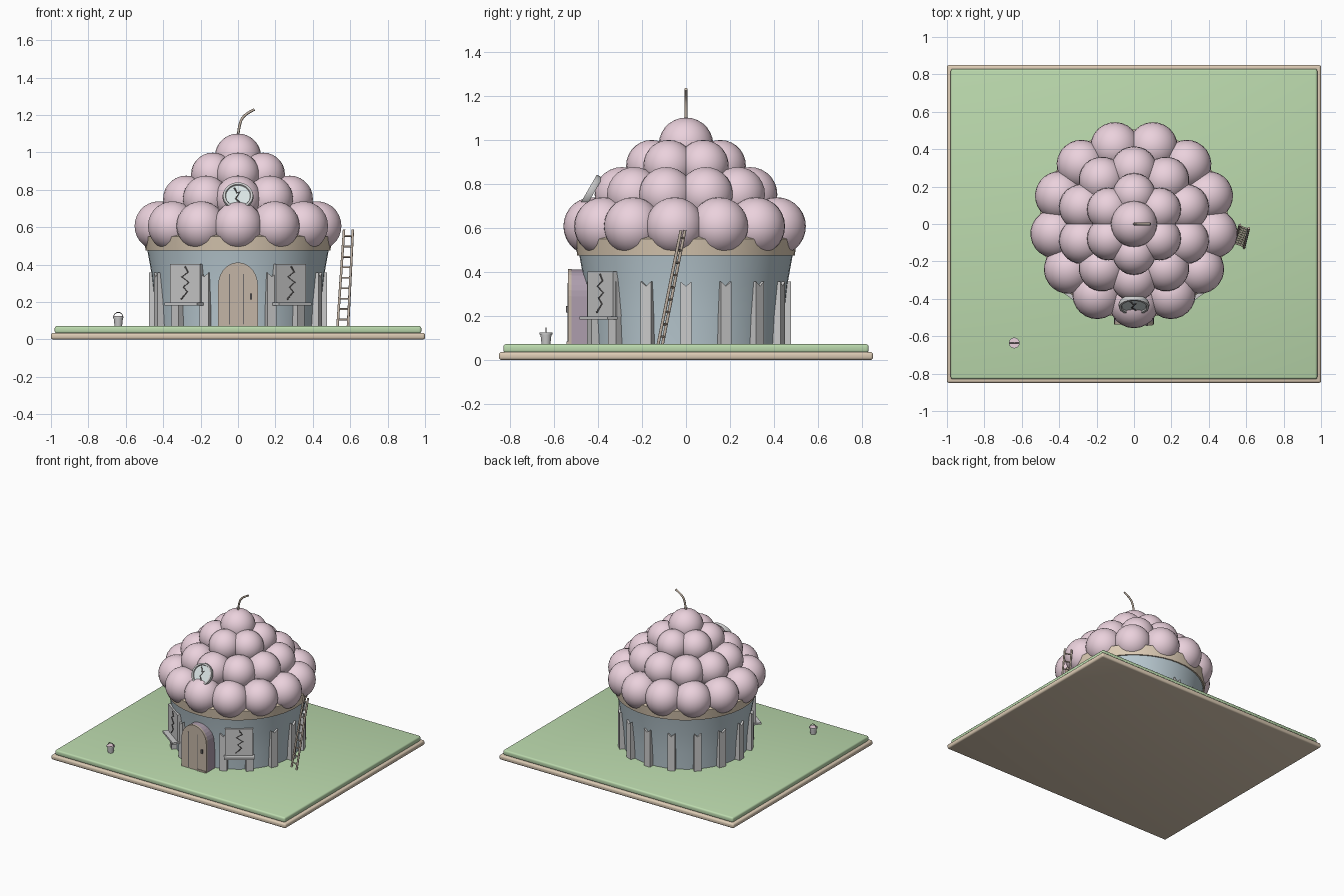
import bpy, bmesh, math
from math import sin, cos, pi, radians
from mathutils import Vector, Matrix

if "Cube" in bpy.data.objects:
    bpy.data.objects.remove(bpy.data.objects["Cube"])


def mat(name, rgb):
    m = bpy.data.materials.new(name)
    m.diffuse_color = (*rgb, 1)
    m.use_nodes = True
    m.node_tree.nodes["Principled BSDF"].inputs["Base Color"].default_value = m.diffuse_color
    return m


TAN = mat("tan", (0.72, 0.60, 0.46))
GREEN = mat("green", (0.50, 0.70, 0.42))
BLUE = mat("pale_blue", (0.48, 0.58, 0.63))
PINK = mat("pink", (0.83, 0.64, 0.72))
GREY = mat("grey", (0.62, 0.62, 0.63))
GLASS = mat("glass", (0.70, 0.78, 0.78))
WOOD = mat("wood", (0.55, 0.46, 0.38))
PLUM = mat("plum", (0.42, 0.34, 0.42))
DARK = mat("dark", (0.16, 0.15, 0.15))


def finish(name, bm, material, loc=(0, 0, 0), rot=(0, 0, 0), smooth=True):
    bmesh.ops.recalc_face_normals(bm, faces=bm.faces)
    me = bpy.data.meshes.new(name)
    bm.to_mesh(me)
    bm.free()
    ob = bpy.data.objects.new(name, me)
    bpy.context.collection.objects.link(ob)
    ob.location, ob.rotation_euler = loc, rot
    me.materials.append(material)
    if smooth:
        bpy.ops.object.select_all(action='DESELECT')
        ob.select_set(True)
        bpy.context.view_layer.objects.active = ob
        bpy.ops.object.shade_smooth_by_angle(angle=radians(40))
    return ob


def box(name, size, center, material, turn=0, bevel=0):
    """Box given in the front-facing frame, then turned about the z axis."""
    bm = bmesh.new()
    bmesh.ops.create_cube(bm, size=1)
    bmesh.ops.scale(bm, vec=size, verts=bm.verts)
    bmesh.ops.translate(bm, vec=center, verts=bm.verts)
    if bevel:
        bmesh.ops.bevel(bm, geom=bm.edges[:], offset=bevel, segments=3, profile=0.5, affect='EDGES')
    return finish(name, bm, material, rot=(0, 0, turn), smooth=bool(bevel))


def prism(name, pts, y0, y1, material, turn=0):
    """Outline in x,z pushed from y0 to y1, then turned about the z axis."""
    bm = bmesh.new()
    face = bm.faces.new([bm.verts.new((x, y0, z)) for x, z in pts])
    ext = bmesh.ops.extrude_face_region(bm, geom=[face], use_keep_orig=True)
    bmesh.ops.translate(bm, vec=(0, y1 - y0, 0),
                        verts=[v for v in ext['geom'] if isinstance(v, bmesh.types.BMVert)])
    return finish(name, bm, material, rot=(0, 0, turn), smooth=False)


def lathe(name, profile, n, material, loc=(0, 0, 0), rot=(0, 0, 0)):
    bm = bmesh.new()
    rings = [[bm.verts.new((r * cos(2 * pi * i / n), r * sin(2 * pi * i / n), z)) for i in range(n)]
             for r, z in profile]
    for a, b in zip(rings, rings[1:]):
        for i in range(n):
            bm.faces.new((a[i], a[(i + 1) % n], b[(i + 1) % n], b[i]))
    bm.faces.new(rings[0])
    bm.faces.new(rings[-1])
    return finish(name, bm, material, loc, rot)


def tube(name, pts, radius, material, loc=(0, 0, 0), rot=(0, 0, 0), spline='POLY'):
    cu = bpy.data.curves.new(name, 'CURVE')
    cu.dimensions = '3D'
    cu.bevel_depth, cu.bevel_resolution, cu.use_fill_caps = radius, 2, True
    sp = cu.splines.new(spline)
    sp.points.add(len(pts) - 1)
    for p, co in zip(sp.points, pts):
        p.co = (*co, 1)
    if spline == 'NURBS':
        sp.use_endpoint_u, sp.order_u = True, 3
    ob = bpy.data.objects.new(name, cu)
    bpy.context.collection.objects.link(ob)
    ob.location, ob.rotation_euler = loc, rot
    cu.materials.append(material)
    return ob


# Ground slab and lawn
box("ground_slab", (2.0, 1.7, 0.036), (0, 0, 0.018), TAN, bevel=0.012)
box("lawn", (1.96, 1.66, 0.04), (0, 0, 0.052), GREEN, bevel=0.012)

# Flared round wall and the collar above it
lathe("round_wall", [(0.438, 0.06), (0.446, 0.2), (0.462, 0.35), (0.487, 0.49)], 48, BLUE)
lathe("collar", [(0.48, 0.475), (0.494, 0.475), (0.505, 0.55), (0.48, 0.56)], 48, TAN)

# Rings of roof balls: count, ring radius, height, ball radius
for k, (n, R, z, r) in enumerate([(13, 0.425, 0.607, 0.132), (10, 0.291, 0.752, 0.124),
                                  (6, 0.156, 0.883, 0.116), (1, 0, 0.977, 0.124)]):
    for i in range(n):
        t = 2 * pi * i / n
        bm = bmesh.new()
        bmesh.ops.create_uvsphere(bm, u_segments=24, v_segments=14, radius=r)
        finish(f"roof_ball_{k}_{i}", bm, PINK, (R * sin(t), -R * cos(t), z), (0, 0, t))

# Curved stem on top
tube("stem", [(0, 0, 1.08), (0.005, 0, 1.15), (0.035, 0, 1.205), (0.088, 0, 1.23)], 0.007, WOOD, spline='NURBS')

# Notched slats around the wall, skipping the doorway
for i in range(1, 16):
    prism(f"wall_slat_{i}", [(-0.026, 0.07), (0.026, 0.07), (0.026, 0.357), (0, 0.335), (-0.026, 0.357)],
          -0.476, -0.435, GREY, 2 * pi * i / 16)


# Arched doorway: deep frame and planks in front
def arch(hw, top, n=14):
    rise = hw * 1.15
    return [(-hw, 0.07), (hw, 0.07)] + [(hw * cos(pi * i / n), top - rise + rise * sin(pi * i / n))
                                        for i in range(n + 1)]


prism("door_frame", arch(0.106, 0.41), -0.52, -0.43, PLUM)
prism("door_panel", arch(0.106, 0.412), -0.537, -0.52, WOOD)
for i, x in enumerate((-0.045, 0.03)):
    box(f"plank_gap_{i}", (0.005, 0.004, 0.27), (x, -0.537, 0.215), DARK)
box("door_step_board", (0.07, 0.008, 0.012), (0.065, -0.538, 0.078), WOOD)
box("door_handle", (0.012, 0.012, 0.03), (0.07, -0.54, 0.23), DARK)

# Two cracked windows with sills, mirrored left and right
for side, s in (("left", -1), ("right", 1)):
    a = s * radians(36)
    box(f"{side}_window", (0.196, 0.05, 0.205), (0, -0.457, 0.3), GREY, a)
    box(f"{side}_window_sill", (0.215, 0.056, 0.014), (0, -0.492, 0.19), GREY, a)
    tube(f"{side}_window_crack", [(x, -0.483, z) for x, z in
         [(0.0, 0.39), (0.02, 0.36), (-0.02, 0.335), (0.025, 0.305), (-0.01, 0.28), (0.015, 0.255), (-0.025, 0.215)]],
         0.004, DARK, rot=(0, 0, a))

# Tilted round window in the roof
spot = ((0, -0.437, 0.766), (radians(60), 0, 0))
lathe("round_window_rim", [(0.065, -0.02), (0.078, -0.02), (0.083, -0.005), (0.08, 0.01), (0.068, 0.01),
                           (0.064, 0.0)], 32, GREY, *spot)
lathe("round_window_glass", [(0.066, -0.015), (0.066, 0.002)], 32, GLASS, *spot)
tube("round_window_crack", [(-0.02, 0.05, 0.003), (-0.005, 0.02, 0.003), (0.01, 0.025, 0.003),
                            (-0.012, -0.015, 0.003), (0.012, -0.045, 0.003)], 0.004, DARK, *spot)

# Leaning ladder
rails = [(Vector((0.532, -0.107, 0.07)), Vector((0.567, -0.005, 0.588))),
         (Vector((0.588, -0.127, 0.07)), Vector((0.614, -0.023, 0.588)))]
for i, (p, q) in enumerate(rails):
    tube(f"ladder_rail_{i}", [p, q], 0.007, WOOD)
for i in range(9):
    f = 0.07 + i * 0.108
    tube(f"ladder_rung_{i}", [p.lerp(q, f) for p, q in rails], 0.005, WOOD)

# Bucket with pink filling and a wire handle
spot = (-0.64, -0.636, 0.07)
lathe("bucket", [(0.02, 0), (0.025, 0.046), (0.029, 0.046), (0.029, 0.054), (0.025, 0.054)], 20, GREY, spot)
lathe("bucket_filling", [(0.022, 0.04), (0.025, 0.055)], 20, PINK, spot)
tube("bucket_handle", [(0.025 * cos(pi * i / 10), 0, 0.05 + 0.025 * sin(pi * i / 10)) for i in range(11)],
     0.002, DARK, spot)
